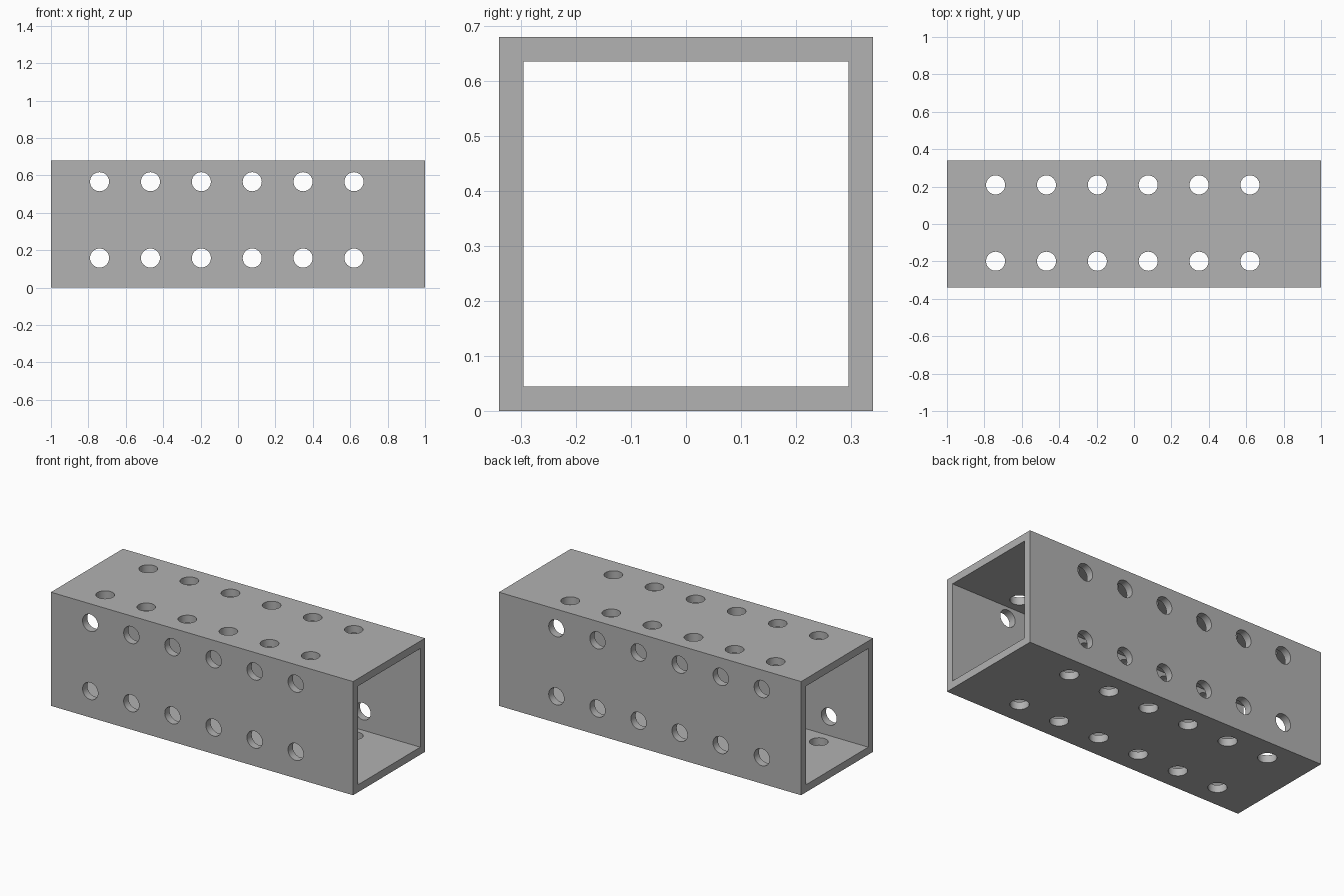
import bpy, bmesh
from math import pi, radians
from mathutils import Matrix, Vector

cube = bpy.data.objects.get("Cube")
if cube:
    bpy.data.objects.remove(cube, do_unlink=True)

LENGTH, SIDE, WALL = 2.0, 0.68, 0.045
HOLE_RADIUS = 0.051
HOLE_X = [-0.74 + 0.272 * i for i in range(6)]

# Plain grey metal
metal = bpy.data.materials.new("grey metal")
metal.use_nodes = True
colour = (0.445, 0.445, 0.445, 1)
metal.diffuse_color = colour
metal.node_tree.nodes["Principled BSDF"].inputs["Base Color"].default_value = colour


def make_object(name, bm):
    bmesh.ops.recalc_face_normals(bm, faces=bm.faces)
    mesh = bpy.data.meshes.new(name)
    bm.to_mesh(mesh)
    bm.free()
    mesh.materials.append(metal)
    obj = bpy.data.objects.new(name, mesh)
    bpy.context.collection.objects.link(obj)
    return obj


def make_drill(name, centres, rotation):
    """One cutter holding a long rod for every hole in a direction."""
    bm = bmesh.new()
    for centre in centres:
        bmesh.ops.create_cone(bm, cap_ends=True, segments=32, depth=2,
                              radius1=HOLE_RADIUS, radius2=HOLE_RADIUS,
                              matrix=Matrix.Translation(centre) @ rotation)
    drill = make_object(name, bm)
    drill.hide_render = True
    return drill


# Square tube: a ring profile extruded along its length
bm = bmesh.new()
corners = [(-1, -1), (1, -1), (1, 1), (-1, 1)]
rings = []
for half in (SIDE / 2, SIDE / 2 - WALL):
    rings.append([bm.verts.new((-LENGTH / 2, y * half, SIDE / 2 + z * half))
                  for y, z in corners])
outer, inner = rings
for i in range(4):
    j = (i + 1) % 4
    bm.faces.new((outer[i], outer[j], inner[j], inner[i]))
end = bmesh.ops.extrude_face_region(bm, geom=bm.faces[:], use_keep_orig=True)
moved = [v for v in end["geom"] if isinstance(v, bmesh.types.BMVert)]
bmesh.ops.translate(bm, verts=moved, vec=(LENGTH, 0, 0))
tube = make_object("square_tube", bm)

# Two rows of holes through the side walls, two through top and bottom
drills = [
    make_drill("side_hole_cutter",
               [Vector((x, 0, z)) for x in HOLE_X for z in (0.158, 0.566)],
               Matrix.Rotation(pi / 2, 4, "X")),
    make_drill("top_hole_cutter",
               [Vector((x, y, SIDE / 2)) for x in HOLE_X for y in (-0.199, 0.209)],
               Matrix.Identity(4)),
]
for drill in drills:
    cut = tube.modifiers.new(drill.name, "BOOLEAN")
    cut.operation = "DIFFERENCE"
    cut.solver = "EXACT"
    cut.object = drill

# Bake the cuts and discard the cutters
bpy.context.view_layer.update()
graph = bpy.context.evaluated_depsgraph_get()
baked = bpy.data.meshes.new_from_object(tube.evaluated_get(graph))
tube.modifiers.clear()
tube.data = baked
for drill in drills:
    bpy.data.objects.remove(drill, do_unlink=True)

# Round hole walls, crisp edges
bpy.ops.object.select_all(action="DESELECT")
tube.select_set(True)
bpy.context.view_layer.objects.active = tube
bpy.ops.object.shade_smooth_by_angle(angle=radians(30))
